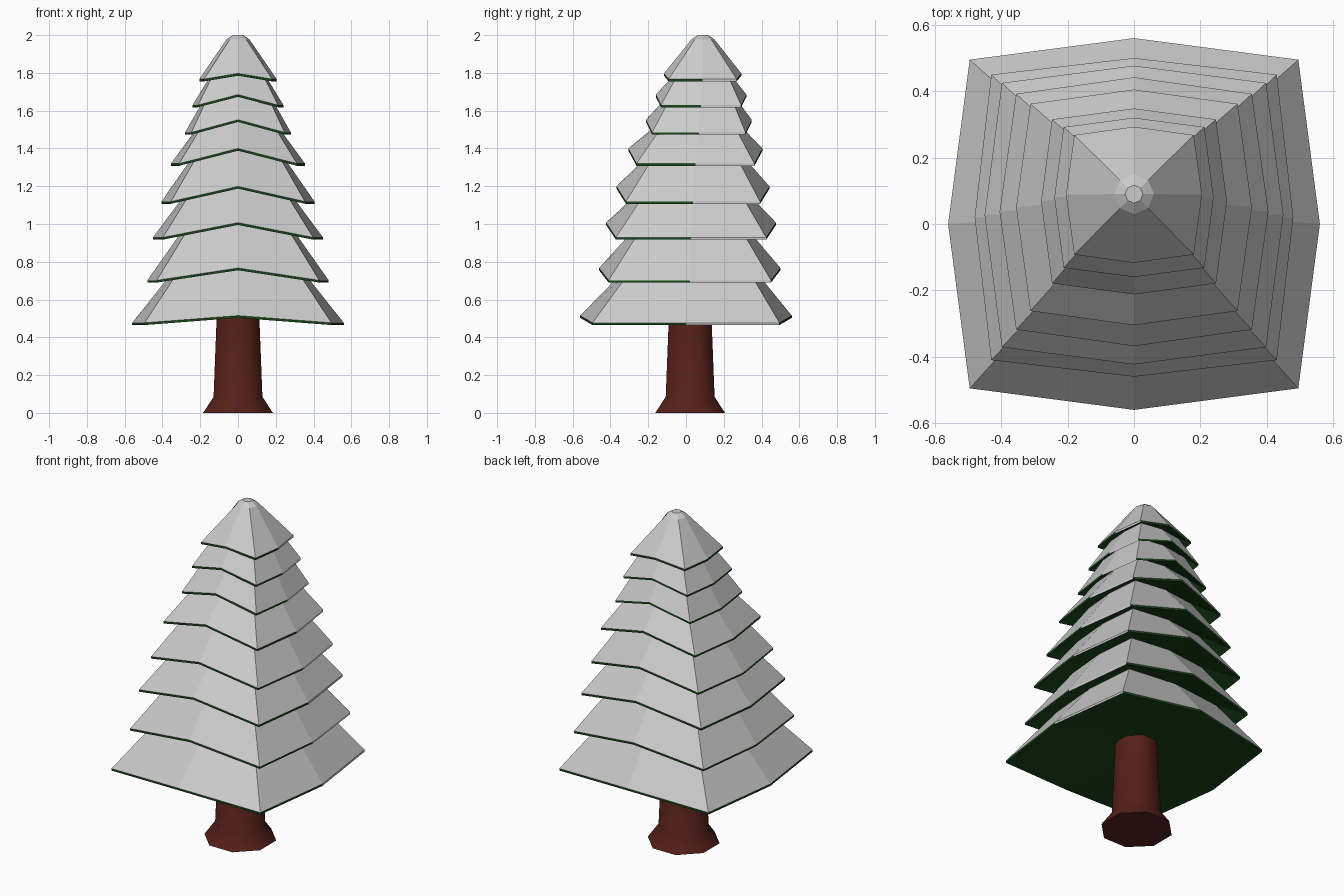
import bpy, bmesh
from math import cos, sin, pi

if "Cube" in bpy.data.objects:
    bpy.data.objects.remove(bpy.data.objects["Cube"])


def material(name, rgb):
    m = bpy.data.materials.new(name)
    m.diffuse_color = (*rgb, 1)
    m.use_nodes = True
    m.node_tree.nodes["Principled BSDF"].inputs["Base Color"].default_value = m.diffuse_color
    return m


def new_object(name, bm, mats):
    bmesh.ops.recalc_face_normals(bm, faces=bm.faces)
    me = bpy.data.meshes.new(name)
    bm.to_mesh(me)
    bm.free()
    for m in mats:
        me.materials.append(m)
    ob = bpy.data.objects.new(name, me)
    bpy.context.collection.objects.link(ob)
    return ob


def bridge(bm, a, b, mat=0):
    n = len(a)
    faces = [bm.faces.new((a[i], a[(i + 1) % n], b[(i + 1) % n], b[i])) for i in range(n)]
    for f in faces:
        f.material_index = mat
    return faces


def octagon(bm, r, cy, z, turn=0.0):
    return [bm.verts.new((r * cos(turn + i * pi / 4), cy + r * sin(turn + i * pi / 4), z))
            for i in range(8)]


def square_ring(bm, mid, corner, cy, z, z_mid):
    # square with bowed sides; the front and back midpoints are lifted to z_mid
    pts = [(mid, 0), (corner, corner), (0, mid), (-corner, corner),
           (-mid, 0), (-corner, -corner), (0, -mid), (corner, -corner)]
    return [bm.verts.new((x, y + cy, z_mid if x == 0 else z)) for x, y in pts]


snow = material("snow", (0.8, 0.8, 0.8))
green = material("needles", (0.01, 0.06, 0.01))
brown = material("bark", (0.09, 0.014, 0.01))

# Trunk: flared eight-sided post
bm = bmesh.new()
rings = [octagon(bm, r, 0.022, z, pi / 8)
         for r, z in [(0.2, 0), (0.14, 0.085), (0.12, 0.56)]]
for a, b in zip(rings, rings[1:]):
    bridge(bm, a, b)
bm.faces.new(rings[0])
bm.faces.new(rings[-1])
trunk = new_object("trunk", bm, [brown])
bpy.context.view_layer.objects.active = trunk
trunk.select_set(True)
bpy.ops.object.shade_smooth_by_angle(angle=pi / 3.4)

# Foliage tiers: rim side, rim corner, centre y, rim z, raised z, neck side
tiers = [
    (0.56, 0.495, 0.0, 0.465, 0.503, 0.335),
    (0.48, 0.43, 0.02, 0.69, 0.755, 0.27),
    (0.45, 0.398, 0.027, 0.917, 0.995, 0.255),
    (0.405, 0.355, 0.037, 1.107, 1.187, 0.215),
    (0.355, 0.312, 0.05, 1.308, 1.388, 0.19),
    (0.28, 0.247, 0.068, 1.473, 1.54, 0.17),
    (0.24, 0.212, 0.08, 1.618, 1.673, 0.143),
    (0.205, 0.18, 0.088, 1.755, 1.785, 0),
]
bm = bmesh.new()
neck = octagon(bm, 0.1, 0.022, 0.53)
bm.faces.new(neck).material_index = 1
for i, (mid, corner, cy, z, zm, neck_r) in enumerate(tiers):
    low = square_ring(bm, mid, corner, cy, z, zm)
    high = square_ring(bm, mid, corner, cy, z + 0.012, zm + 0.012)
    bridge(bm, neck, low, 1)
    bridge(bm, low, high, 1)[0].material_index = 0
    if neck_r:
        nxt = tiers[i + 1]
        neck = square_ring(bm, neck_r, neck_r * 0.92, nxt[2], nxt[4] + 0.005, nxt[4] + 0.012)
        bridge(bm, high, neck)

# Rounded tip
shoulder = octagon(bm, 0.06, 0.09, 1.978)
tip = octagon(bm, 0.027, 0.09, 2.0)
bridge(bm, high, shoulder)
bridge(bm, shoulder, tip)
bm.faces.new(tip)
new_object("foliage", bm, [snow, green])
